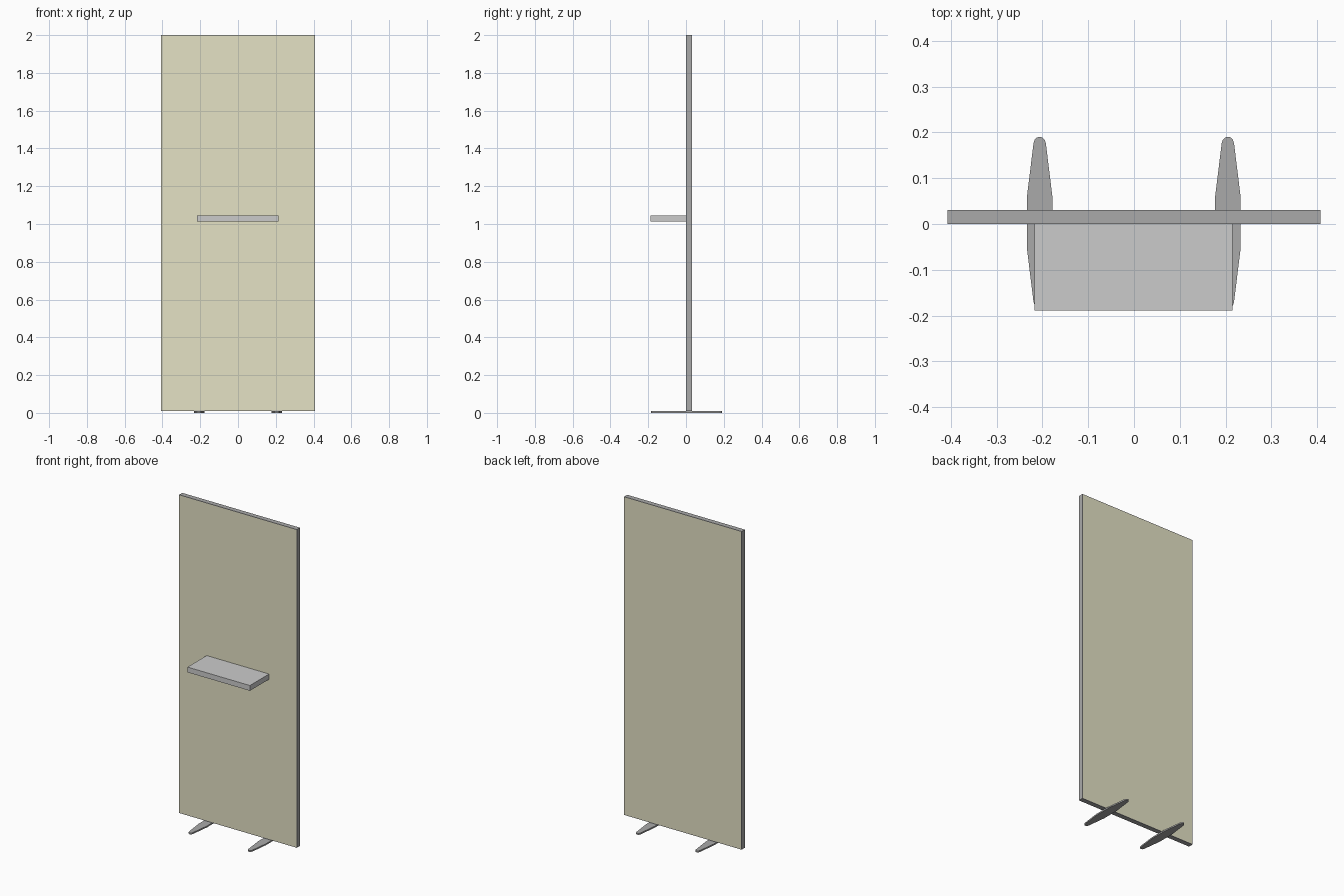
import bpy, bmesh

if "Cube" in bpy.data.objects:
    bpy.data.objects.remove(bpy.data.objects["Cube"])


def material(name, rgb):
    m = bpy.data.materials.new(name)
    m.diffuse_color = (*rgb, 1)
    m.use_nodes = True
    m.node_tree.nodes["Principled BSDF"].inputs["Base Color"].default_value = m.diffuse_color
    return m


DARK = material("dark_metal", (0.4, 0.4, 0.4))
FABRIC = material("khaki_fabric", (0.78, 0.76, 0.56))


def prism(name, outline, z0, z1, mat=None):
    """Extrude a flat xy outline from z0 to z1."""
    bm = bmesh.new()
    face = bm.faces.new([bm.verts.new((x, y, z0)) for x, y in outline])
    new = bmesh.ops.extrude_face_region(bm, geom=[face])["geom"]
    for v in new:
        if isinstance(v, bmesh.types.BMVert):
            v.co.z = z1
    bmesh.ops.recalc_face_normals(bm, faces=bm.faces[:])
    mesh = bpy.data.meshes.new(name)
    bm.to_mesh(mesh)
    bm.free()
    if mat:
        mesh.materials.append(mat)
    ob = bpy.data.objects.new(name, mesh)
    bpy.context.collection.objects.link(ob)
    return ob


def box(name, x0, x1, y0, y1, z0, z1, mat=None):
    return prism(name, [(x0, y0), (x1, y0), (x1, y1), (x0, y1)], z0, z1, mat)


# Thin dark frame around the board
W, T, Z0, Z1, D = 0.407, 0.003, 0.009, 2.0, 0.031
box("frame_left", -W, -W + T, 0, D, Z0, Z1, DARK)
box("frame_right", W - T, W, 0, D, Z0, Z1, DARK)
box("frame_bottom", -W + T, W - T, 0, D, Z0, Z0 + T, DARK)
box("frame_top", -W + T, W - T, 0, D, Z1 - T, Z1, DARK)

# Fabric panels filling the front and back of the frame
for name, y in (("front_panel", 0), ("back_panel", D - 0.002)):
    box(name, -W + T, W - T, y, y + 0.002, Z0 + T, Z1 - T, FABRIC)

# Shelf on the front
box("shelf", -0.217, 0.215, -0.189, 0, 1.012, 1.045)

# Tapered flat feet with rounded tips
quarter = [(0.028, 0.055), (0.0135, 0.173), (0.011, 0.181), (0.006, 0.186), (0.002, 0.187)]
half = quarter + [(-x, y) for x, y in reversed(quarter)]
outline = half + [(-x, -y) for x, y in half]
for name, cx in (("left_foot", -0.206), ("right_foot", 0.205)):
    prism(name, [(x + cx, y + 0.003) for x, y in outline], 0, Z0, DARK)
